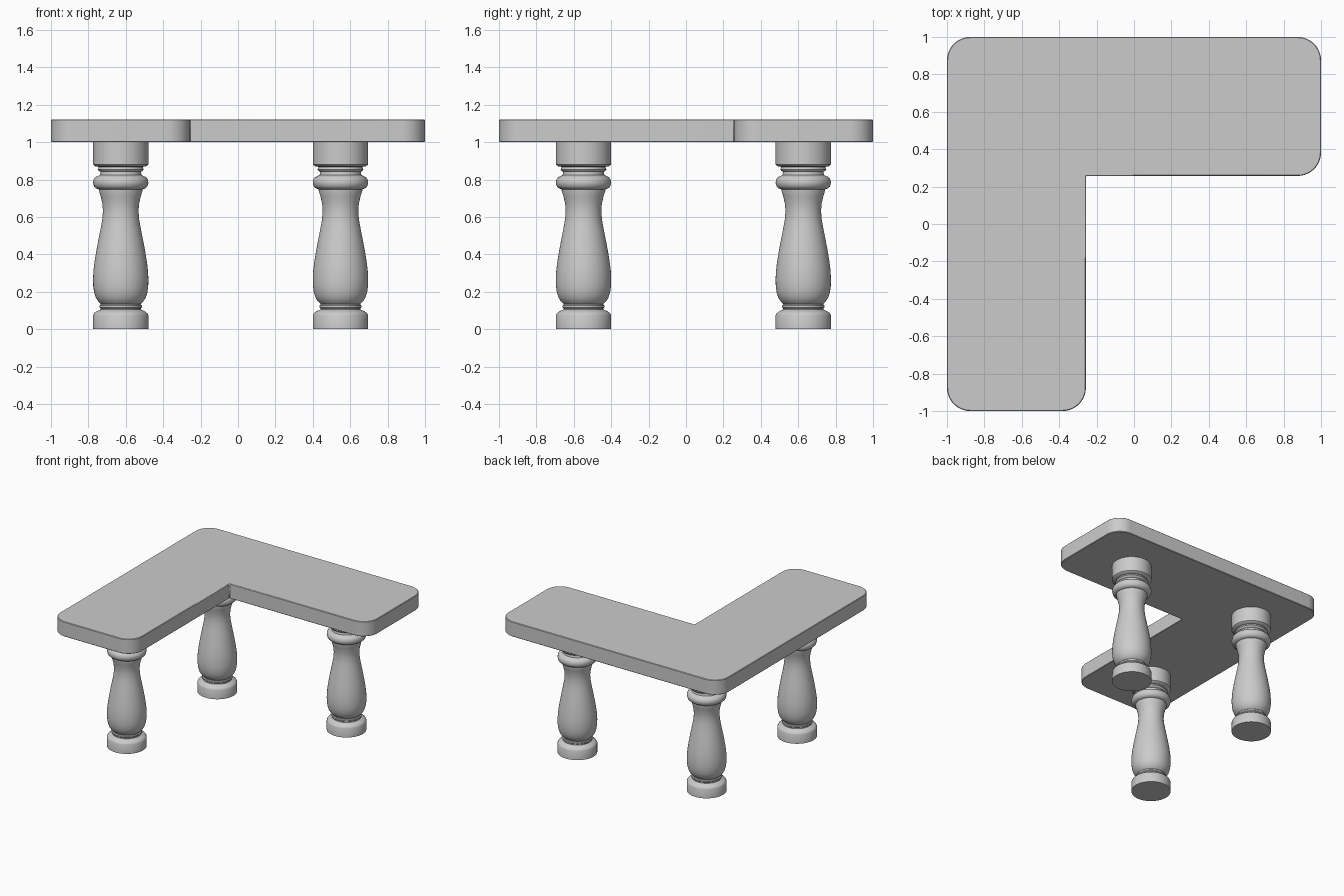
import bpy, bmesh
from math import pi, sin, cos, radians

if "Cube" in bpy.data.objects:
    bpy.data.objects.remove(bpy.data.objects["Cube"])


def new_object(name, bm, angle):
    bmesh.ops.recalc_face_normals(bm, faces=bm.faces)
    mesh = bpy.data.meshes.new(name)
    bm.to_mesh(mesh)
    bm.free()
    obj = bpy.data.objects.new(name, mesh)
    bpy.context.collection.objects.link(obj)
    bpy.ops.object.select_all(action='DESELECT')
    bpy.context.view_layer.objects.active = obj
    obj.select_set(True)
    bpy.ops.object.shade_smooth_by_angle(angle=radians(angle))
    return obj


def corner(x, y, start, r=0.125, steps=10):
    """Quarter circle around (x, y), starting at the given angle in degrees."""
    return [(x + r * cos(radians(start + 90 * i / steps)),
             y + r * sin(radians(start + 90 * i / steps))) for i in range(steps + 1)]


# L-shaped top with rounded outer corners and a sharp inner corner
r, arm = 0.125, 0.257
outline = (corner(-1 + r, -1 + r, 180) + corner(-arm - r, -1 + r, 270) + [(-arm, arm)]
           + corner(1 - r, arm + r, 270) + corner(1 - r, 1 - r, 0) + corner(-1 + r, 1 - r, 90))
bm = bmesh.new()
face = bm.faces.new([bm.verts.new((x, y, 1.0)) for x, y in outline])
up = bmesh.ops.extrude_face_region(bm, geom=[face], use_keep_orig=True)
bmesh.ops.translate(bm, vec=(0, 0, 0.122),
                    verts=[v for v in up['geom'] if isinstance(v, bmesh.types.BMVert)])
top = new_object("table_top", bm, 30)
bevel = top.modifiers.new("edge", 'BEVEL')
bevel.width, bevel.segments = 0.004, 1
bevel.limit_method, bevel.angle_limit = 'ANGLE', radians(40)

# Turned leg: (radius, height) pairs from foot to head
profile = [
    (0, 0), (0.148, 0), (0.148, 0.075), (0.143, 0.085), (0.130, 0.095), (0.108, 0.105),
    (0.108, 0.112), (0.113, 0.117), (0.113, 0.126), (0.107, 0.131), (0.107, 0.136),
    (0.120, 0.148), (0.133, 0.168), (0.142, 0.195), (0.147, 0.23), (0.148, 0.265),
    (0.146, 0.31), (0.140, 0.36), (0.131, 0.415), (0.120, 0.475), (0.108, 0.535),
    (0.099, 0.585), (0.095, 0.63), (0.098, 0.67), (0.107, 0.71), (0.117, 0.742),
    (0.117, 0.748), (0.130, 0.752), (0.142, 0.762), (0.148, 0.782), (0.145, 0.800),
    (0.135, 0.814), (0.120, 0.820), (0.112, 0.824), (0.109, 0.835), (0.109, 0.842),
    (0.118, 0.846), (0.123, 0.855), (0.118, 0.864), (0.118, 0.868), (0.136, 0.871),
    (0.148, 0.881), (0.148, 1.0), (0, 1.0)]


def turned_leg(name, x, y):
    bm = bmesh.new()
    points = [bm.verts.new((radius, 0, z)) for radius, z in profile]
    edges = [bm.edges.new(pair) for pair in zip(points, points[1:])]
    bmesh.ops.spin(bm, geom=points + edges, axis=(0, 0, 1), cent=(0, 0, 0),
                   angle=2 * pi, steps=48)
    bmesh.ops.remove_doubles(bm, verts=bm.verts, dist=0.0005)
    new_object(name, bm, 40).location = (x, y, 0)


# One leg at the corner and one under the end of each arm
turned_leg("corner_leg", -0.627, 0.627)
turned_leg("front_leg", -0.627, -0.548)
turned_leg("right_leg", 0.548, 0.627)
